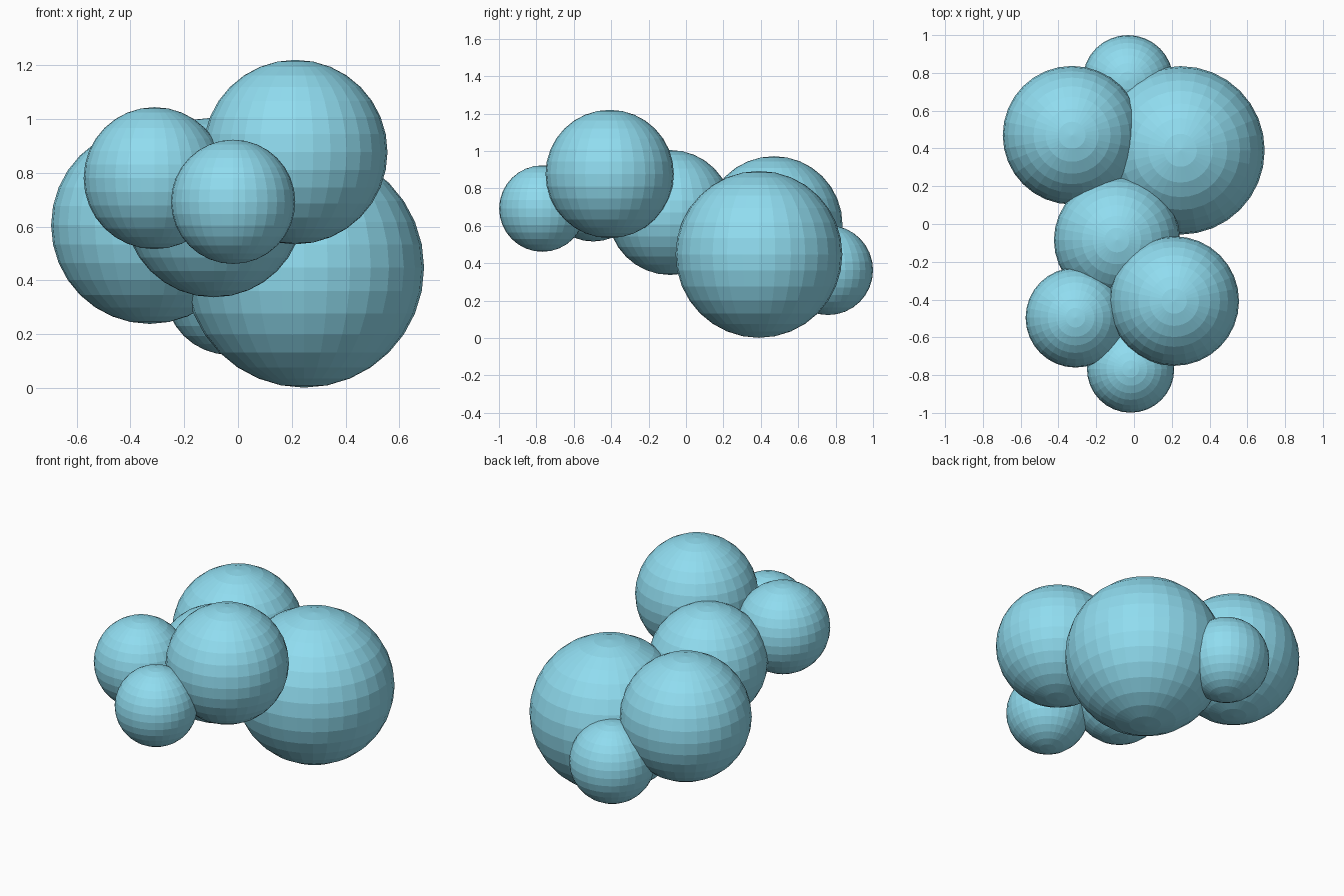
import bpy

if "Cube" in bpy.data.objects:
    bpy.data.objects.remove(bpy.data.objects["Cube"])

mat = bpy.data.materials.new("light_blue")
mat.diffuse_color = (0.28, 0.72, 0.87, 1)
mat.use_nodes = True
mat.node_tree.nodes["Principled BSDF"].inputs["Base Color"].default_value = mat.diffuse_color


def ball(name, centre, radius):
    bpy.ops.mesh.primitive_uv_sphere_add(segments=32, ring_count=16,
                                         radius=radius, location=centre)
    obj = bpy.context.object
    obj.name = name
    obj.data.materials.append(mat)


# Cluster of overlapping flat-faced spheres, front to back
ball("front_small_ball", (-0.018, -0.768, 0.692), 0.231)
ball("front_left_ball", (-0.310, -0.496, 0.780), 0.264)
ball("front_right_ball", (0.213, -0.408, 0.877), 0.343)
ball("middle_ball", (-0.090, -0.085, 0.671), 0.334)
ball("back_right_ball", (0.246, 0.390, 0.447), 0.446)
ball("back_left_ball", (-0.328, 0.470, 0.605), 0.367)
ball("back_small_ball", (-0.032, 0.760, 0.363), 0.240)
